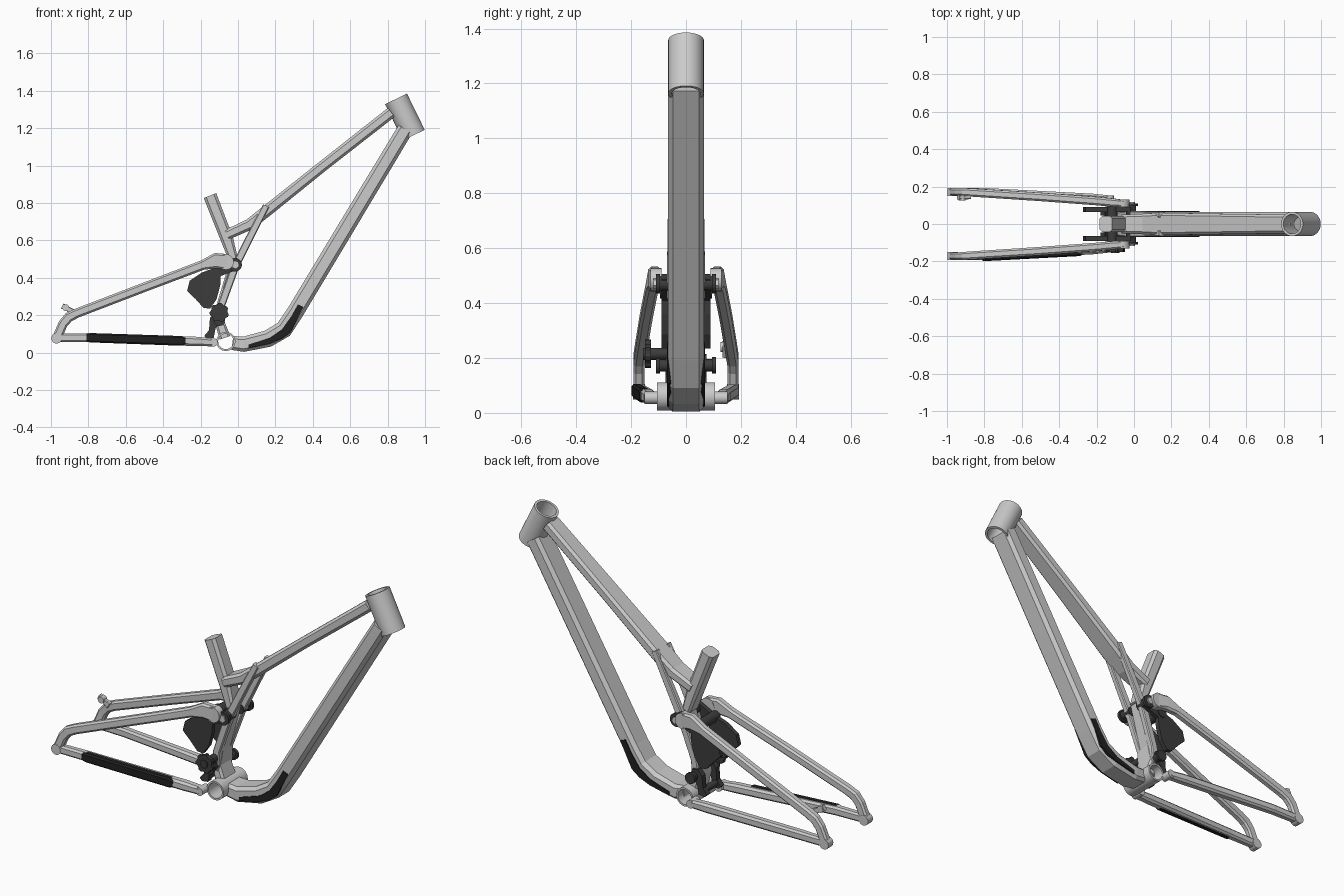
import bpy, bmesh, math
from mathutils import Vector


def material(name, v):
    m = bpy.data.materials.new(name)
    m.diffuse_color = (v, v, v, 1)
    return m


DARK = material("dark_metal", 0.045)
RUBBER = material("black_rubber", 0.015)


def finish(name, bm, mat=None, smooth=False):
    bmesh.ops.recalc_face_normals(bm, faces=bm.faces)
    me = bpy.data.meshes.new(name)
    bm.to_mesh(me)
    bm.free()
    ob = bpy.data.objects.new(name, me)
    bpy.context.collection.objects.link(ob)
    if mat:
        me.materials.append(mat)
    if smooth:
        bpy.ops.object.select_all(action='DESELECT')
        ob.select_set(True)
        bpy.context.view_layer.objects.active = ob
        bpy.ops.object.shade_smooth_by_angle(angle=math.radians(35))
    return ob


def beam(name, pts, c=0.3, mat=None):
    """Chamfered box swept along points (x, y, z, height, width)."""
    bm = bmesh.new()
    rings = []
    P = [Vector((p[0], p[2])) for p in pts]
    for i, (x, y, z, h, w) in enumerate(pts):
        a = (P[i] - P[i - 1]).normalized() if i else (P[1] - P[0]).normalized()
        b = (P[i + 1] - P[i]).normalized() if i < len(P) - 1 else a
        t = (a + b).normalized()
        k = 1 / max(t.dot(a), 0.6)
        h2, w2 = h / 2, w / 2
        d = c * min(h2, w2)
        sec = [(w2, h2 - d), (w2 - d, h2), (-w2 + d, h2), (-w2, h2 - d),
               (-w2, -h2 + d), (-w2 + d, -h2), (w2 - d, -h2), (w2, -h2 + d)]
        rings.append([bm.verts.new((x - t.y * n * k, y + s, z + t.x * n * k)) for s, n in sec])
    for r, q in zip(rings, rings[1:]):
        for j in range(8):
            bm.faces.new((r[j], r[(j + 1) % 8], q[(j + 1) % 8], q[j]))
    bm.faces.new(rings[0])
    bm.faces.new(rings[-1])
    return finish(name, bm, mat)


def plate(name, poly, y0, y1, mat=None):
    """Side profile (x, z) extruded across y."""
    bm = bmesh.new()
    f = bm.faces.new([bm.verts.new((x, y0, z)) for x, z in poly])
    g = bmesh.ops.extrude_face_region(bm, geom=[f])
    bmesh.ops.translate(bm, vec=(0, y1 - y0, 0),
                        verts=[v for v in g['geom'] if isinstance(v, bmesh.types.BMVert)])
    return finish(name, bm, mat)


def lathe(name, a, b, prof, mat=None, n=32, closed=False):
    """Revolve (distance, radius) profile about the axis from a to b."""
    a, b = Vector(a), Vector(b)
    d = (b - a).normalized()
    u = d.orthogonal().normalized()
    v = d.cross(u)
    bm = bmesh.new()
    rings = [[bm.verts.new(a + d * s + r * (u * math.cos(2 * math.pi * k / n) + v * math.sin(2 * math.pi * k / n)))
              for k in range(n)] for s, r in prof]
    pairs = list(zip(rings, rings[1:]))
    if closed:
        pairs.append((rings[-1], rings[0]))
    else:
        bm.faces.new(rings[0])
        bm.faces.new(rings[-1])
    for p, q in pairs:
        for k in range(n):
            bm.faces.new((p[k], p[(k + 1) % n], q[(k + 1) % n], q[k]))
    return finish(name, bm, mat, True)


def pipe(name, a, b, ro, ri):
    L = (Vector(b) - Vector(a)).length
    return lathe(name, a, b, [(0, ri), (0, ro), (L, ro), (L, ri)], closed=True)


def rod(name, x, z, y0, y1, r, mat=None, n=24):
    return lathe(name, (x, y0, z), (x, y1, z), [(0, r), (abs(y1 - y0), r)], mat, n)


# Main frame
pipe("head_tube", (0.845, 0, 1.357), (0.94, 0, 1.163), 0.065, 0.052)
pipe("bottom_bracket_shell", (-0.065, -0.105, 0.06), (-0.065, 0.105, 0.06), 0.051, 0.041)
beam("down_tube", [(0.895, 0, 1.195, 0.085, 0.13), (0.6, 0, 0.705, 0.088, 0.13), (0.305, 0, 0.215, 0.09, 0.13),
                   (0.245, 0, 0.125, 0.092, 0.13), (0.16, 0, 0.075, 0.09, 0.13),
                   (0.03, 0, 0.045, 0.08, 0.13), (-0.03, 0, 0.052, 0.075, 0.12)], 0.4)
beam("top_tube", [(-0.06, 0, 0.63, 0.055, 0.10), (0.06, 0, 0.685, 0.06, 0.11), (0.15, 0, 0.755, 0.062, 0.12),
                  (0.45, 0, 0.995, 0.058, 0.11), (0.82, 0, 1.285, 0.06, 0.10)], 0.45)
beam("seat_tube", [(-0.15, 0, 0.84, 0.072, 0.085), (-0.06, 0, 0.61, 0.068, 0.085),
                   (-0.025, 0, 0.50, 0.05, 0.085)], 0.4)
beam("seat_tube_base", [(-0.02, 0, 0.50, 0.04, 0.07), (-0.09, 0, 0.26, 0.045, 0.08),
                        (-0.10, 0, 0.17, 0.05, 0.11), (-0.07, 0, 0.08, 0.06, 0.12)], 0.4)

for s, side in ((1, "left"), (-1, "right")):
    # Frame braces
    beam(f"frame_brace_{side}", [(0.15, s * 0.05, 0.785, 0.035, 0.03), (0.06, s * 0.052, 0.61, 0.04, 0.032),
                                 (-0.015, s * 0.052, 0.46, 0.042, 0.035), (-0.09, s * 0.045, 0.25, 0.04, 0.035),
                                 (-0.10, s * 0.045, 0.15, 0.045, 0.035)])
    # Rear triangle
    beam(f"chain_stay_{side}", [(-0.13, s * 0.13, 0.055, 0.042, 0.045), (-0.22, s * 0.137, 0.06, 0.05, 0.05),
                                (-0.80, s * 0.17, 0.08, 0.048, 0.045), (-0.97, s * 0.172, 0.08, 0.045, 0.04)], 0.45)
    rod(f"chain_stay_pivot_{side}", -0.13, 0.055, s * 0.09, s * 0.152, 0.022)
    beam(f"seat_stay_{side}", [(-0.97, s * 0.172, 0.075, 0.05, 0.04), (-0.935, s * 0.172, 0.155, 0.05, 0.04),
                               (-0.905, s * 0.171, 0.19, 0.052, 0.042), (-0.86, s * 0.168, 0.212, 0.05, 0.044),
                               (-0.50, s * 0.145, 0.35, 0.05, 0.045), (-0.19, s * 0.122, 0.468, 0.052, 0.045),
                               (-0.12, s * 0.115, 0.492, 0.08, 0.045), (-0.06, s * 0.11, 0.485, 0.085, 0.04)], 0.45)
    rod(f"stay_end_{side}", -0.065, 0.485, s * 0.09, s * 0.13, 0.042)
    rod(f"dropout_{side}", -0.97, 0.077, s * 0.15, s * 0.193, 0.028)
    # Rocker and lower links
    plate(f"rocker_plate_{side}", [(-0.272, 0.33), (-0.258, 0.385), (-0.19, 0.43), (-0.12, 0.455), (-0.02, 0.505),
                                   (0.01, 0.485), (0.0, 0.445), (-0.092, 0.41), (-0.095, 0.36), (-0.115, 0.285),
                                   (-0.15, 0.235), (-0.185, 0.24), (-0.225, 0.285)], s * 0.065, s * 0.09, DARK)
    plate(f"lower_link_{side}", [(-0.18, 0.09), (-0.165, 0.075), (-0.13, 0.08), (-0.12, 0.13), (-0.08, 0.18),
                                 (-0.09, 0.21), (-0.125, 0.215), (-0.15, 0.185), (-0.155, 0.12)],
          s * 0.045, s * 0.075, DARK)
    # Flanged pivots
    for part, x, z, r in (("upper", -0.015, 0.47, 0.036), ("lower", -0.10, 0.173, 0.03)):
        lathe(f"{part}_pivot_{side}", (x, s * 0.03, z), (x, s * 0.11, z),
              [(0, r * 0.75), (0.065, r * 0.75), (0.065, r), (0.08, r)], DARK, 24)
    rod(f"upper_pivot_cap_{side}", -0.015, 0.47, s * 0.11, s * 0.118, 0.02, None, 6)
    # Down tube guard
    plate(f"down_tube_guard_{side}", [(0.32, 0.258), (0.35, 0.245), (0.28, 0.108), (0.235, 0.075), (0.17, 0.048),
                                      (0.055, 0.023), (0.055, 0.043), (0.17, 0.08), (0.235, 0.125), (0.285, 0.195)],
          s * 0.055, s * 0.07, RUBBER)

# Cross axles of the linkage
rod("rocker_axle", -0.115, 0.445, -0.095, 0.095, 0.028, DARK)
rod("lower_axle", -0.145, 0.10, -0.06, 0.06, 0.018, DARK)

# Chain idler wheel on the drive side
teeth = [(-0.10 + r * math.cos(math.pi * k / 14), 0.215 + r * math.sin(math.pi * k / 14))
         for k in range(28) for r in [0.052 if k // 2 % 2 else 0.045]]
plate("idler_wheel", teeth, -0.15, -0.128, DARK)
rod("idler_axle", -0.10, 0.215, -0.156, -0.05, 0.022, DARK)

# Chain stay guard on the drive side
beam("chain_stay_guard", [(-0.28, -0.151, 0.062, 0.035, 0.035), (-0.30, -0.152, 0.063, 0.052, 0.04),
                          (-0.79, -0.178, 0.08, 0.05, 0.04), (-0.81, -0.179, 0.08, 0.04, 0.035)], 0.4, RUBBER)

# Brake mount on the left seat stay
beam("brake_mount", [(-0.88, 0.145, 0.215, 0.035, 0.025), (-0.91, 0.143, 0.235, 0.025, 0.022),
                     (-0.94, 0.143, 0.25, 0.03, 0.022)])
rod("brake_mount_boss", -0.92, 0.24, 0.125, 0.155, 0.018, None, 16)
